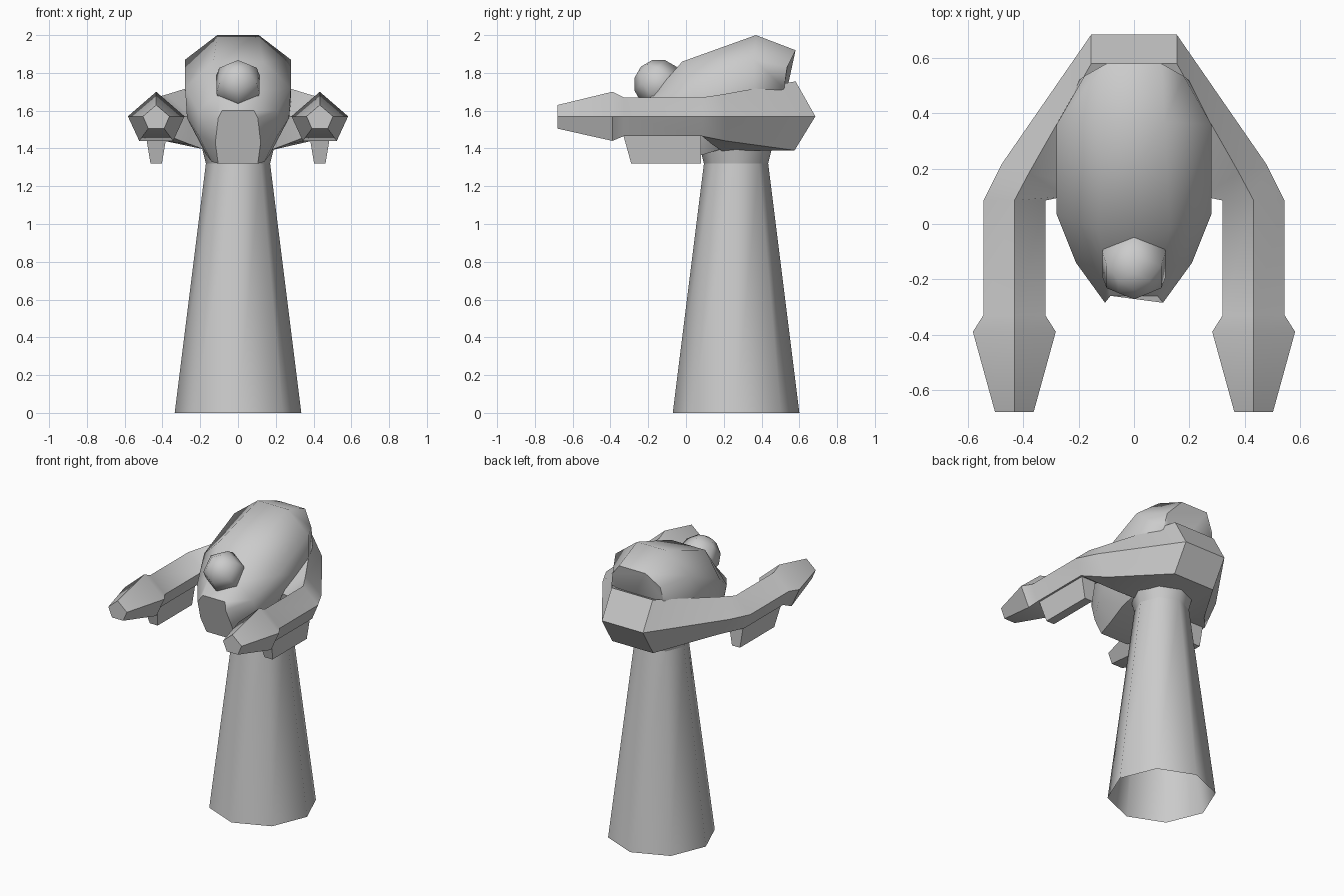
import bpy, bmesh, math
from mathutils import Matrix, Vector

if "Cube" in bpy.data.objects:
    bpy.data.objects.remove(bpy.data.objects["Cube"])


def finish(name, bm, angle=40):
    bmesh.ops.recalc_face_normals(bm, faces=bm.faces)
    mesh = bpy.data.meshes.new(name)
    bm.to_mesh(mesh)
    bm.free()
    ob = bpy.data.objects.new(name, mesh)
    bpy.context.collection.objects.link(ob)
    bpy.ops.object.select_all(action='DESELECT')
    ob.select_set(True)
    bpy.context.view_layer.objects.active = ob
    bpy.ops.object.shade_smooth_by_angle(angle=math.radians(angle))
    return ob


def loft(name, sections, caps=True, angle=40):
    """Skin a row of equal-sized closed cross-sections."""
    bm = bmesh.new()
    rings = [[bm.verts.new(p) for p in s] for s in sections]
    n = len(rings[0])
    for a, b in zip(rings, rings[1:]):
        for i in range(n):
            j = (i + 1) % n
            bm.faces.new((a[i], a[j], b[j], b[i]))
    if caps:
        bm.faces.new(rings[0])
        bm.faces.new(rings[-1])
    return finish(name, bm, angle)


def flip(points):
    return [(-x, y, z) for x, y, z in points]


def octagon(r, z, cy=0.265):
    return [(r * math.cos(k * math.pi / 4), cy + r * math.sin(k * math.pi / 4), z)
            for k in range(8)]


# Tapered eight-sided pedestal with a flared collar
loft("pedestal", [octagon(0.335, 0), octagon(0.17, 1.32)], caps=False, angle=50)
loft("collar", [octagon(0.17, 1.32), octagon(0.19, 1.40)], caps=False, angle=50)

# Slanted egg-shaped head: right half of each section, top to bottom
head = [
    [(.085, -.26, 1.60), (.105, -.285, 1.56), (.12, -.235, 1.43), (.105, -.19, 1.32)],
    [(.10, -.16, 1.70), (.21, -.14, 1.60), (.21, -.09, 1.47), (.14, -.06, 1.33)],
    [(.13, -.02, 1.86), (.28, .035, 1.72), (.27, .07, 1.56), (.17, .10, 1.37)],
    [(.11, .37, 2.00), (.28, .36, 1.87), (.28, .36, 1.60), (.15, .36, 1.45)],
    [(.10, .58, 1.92), (.18, .535, 1.83), (.20, .52, 1.72), (.12, .50, 1.55)],
]
loft("head", [s + flip(s)[::-1] for s in head], angle=50)

# Six-sided round eye, tipped forward and up
bm = bmesh.new()
tilt = Matrix.Translation((0, -.145, 1.74)) @ Matrix.Rotation(math.radians(45), 4, 'X')
bmesh.ops.create_uvsphere(bm, u_segments=6, v_segments=6, radius=.132, matrix=tilt)
finish("eye", bm, 65)


# Horseshoe: pentagonal arms that swell into the rear body
def pentagon(y, half, top, bottom, cx=.433):
    return [(cx, y, top), (cx + half, y, 1.57), (cx + half * .6, y, bottom),
            (cx - half * .6, y, bottom), (cx - half, y, 1.57)]


side = [
    pentagon(-.68, .07, 1.63, 1.505),
    pentagon(-.39, .15, 1.70, 1.44),
    pentagon(-.33, .112, 1.67, 1.465),
    pentagon(.085, .112, 1.67, 1.465),
    [(.38, .185, 1.685), (.48, .215, 1.57), (.39, .21, 1.44), (.25, .14, 1.42), (.25, .10, 1.57)],
    [(.155, .58, 1.755), (.155, .685, 1.57), (.155, .575, 1.39), (.16, .19, 1.387), (.16, .13, 1.57)],
]
loft("horseshoe_arms", side + [flip(s) for s in side[::-1]], angle=38)

# Tapered fins hanging below each arm
for label, sx in (("right", 1), ("left", -1)):
    levels = []
    for z, half, y0 in ((1.50, .06, -.34), (1.32, .03, -.29)):
        levels.append([(sx * (.433 + dx), y, z) for dx, y in
                       ((-half, y0), (half, y0), (half, .08), (-half, .08))])
    loft(label + "_fin", levels)
